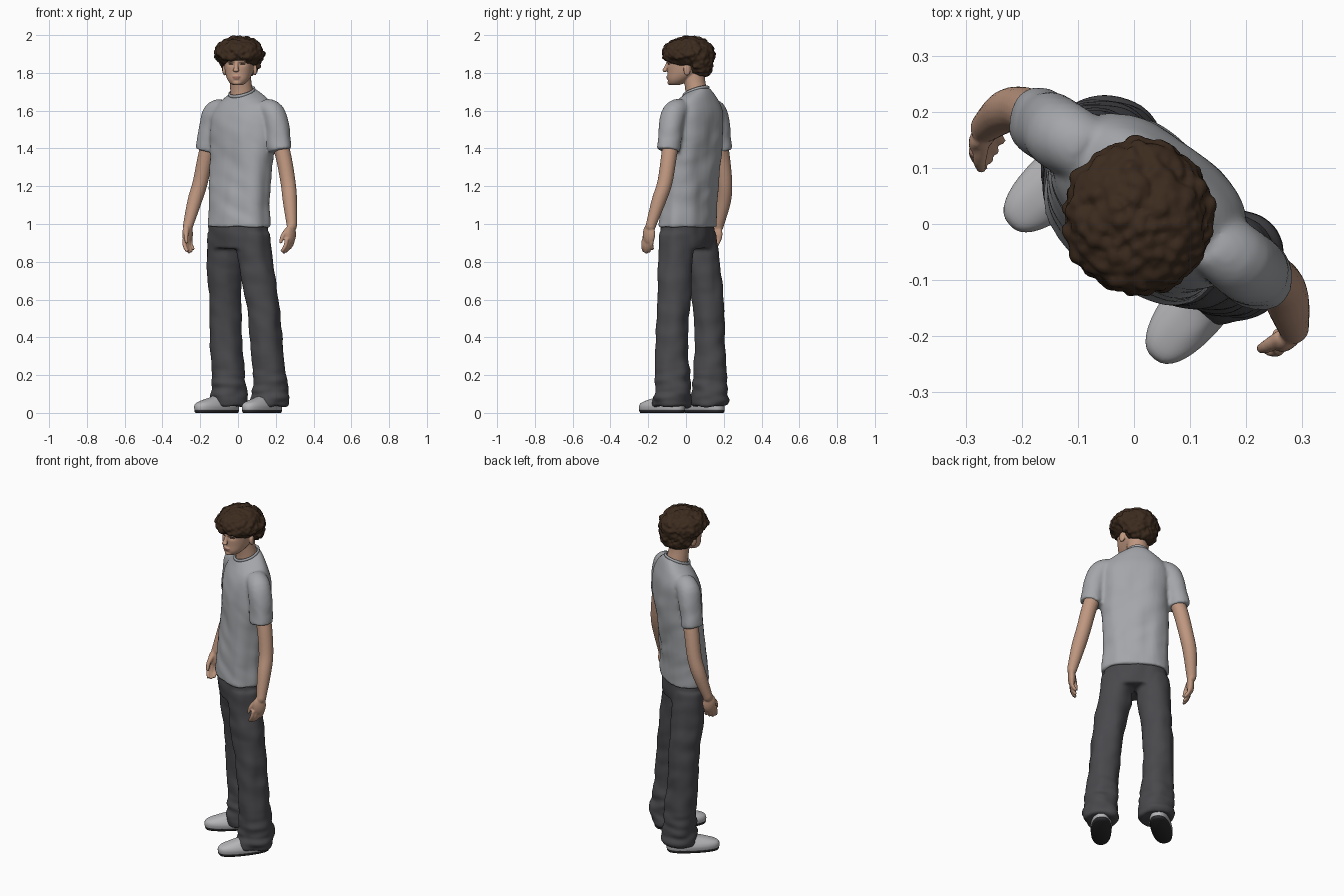
import bpy, bmesh, math, random
from mathutils import Vector, Matrix, noise

if "Cube" in bpy.data.objects:
    bpy.data.objects.remove(bpy.data.objects["Cube"])

random.seed(4)
YAW = math.radians(-37)                      # the body is turned to its right
FWD = Vector((-0.6, -0.8, 0))
SIDE = Vector((0.8, -0.6, 0))


def mat(name, r, g, b):
    m = bpy.data.materials.new(name)
    m.diffuse_color = (r, g, b, 1)
    m.use_nodes = True
    m.node_tree.nodes["Principled BSDF"].inputs["Base Color"].default_value = m.diffuse_color
    return m


SKIN = mat("skin", 0.52, 0.31, 0.215)
LIPS = mat("lips", 0.42, 0.20, 0.15)
EYES = mat("eye dark", 0.06, 0.035, 0.025)
HAIR = mat("brown hair", 0.045, 0.024, 0.013)
SHIRT = mat("grey shirt", 0.37, 0.38, 0.40)
CLOTH = mat("charcoal trousers", 0.066, 0.064, 0.071)
SHOE = mat("pale shoe", 0.46, 0.46, 0.48)
SOLE = mat("dark sole", 0.025, 0.025, 0.028)


def spline(rows, k=6):
    """Catmull-Rom through rows of numbers."""
    out = []
    for i in range(len(rows) - 1):
        p0, p1, p2, p3 = rows[max(i - 1, 0)], rows[i], rows[i + 1], rows[min(i + 2, len(rows) - 1)]
        for s in range(k):
            t = s / k
            out.append([0.5 * (2 * b + (c - a) * t + (2 * a - 5 * b + 4 * c - d) * t * t
                        + (3 * b - a - 3 * c + d) * t ** 3) for a, b, c, d in zip(p0, p1, p2, p3)])
    return out + [list(rows[-1])]


def skin_rings(bm, rings):
    vs = [[bm.verts.new(p) for p in r] for r in rings]
    n = len(vs[0])
    for a, b in zip(vs, vs[1:]):
        for i in range(n):
            bm.faces.new((a[i], a[(i + 1) % n], b[(i + 1) % n], b[i]))
    bm.faces.new(vs[0][::-1])
    bm.faces.new(vs[-1])


def loft(bm, rows, yaw=0.0, power=2.3, n=40, k=6):
    """Rows are z, cx, cy, rx, ry, tilt: stacked rounded sections."""
    rings = []
    for z, cx, cy, rx, ry, tilt in spline(rows, k):
        r = []
        for i in range(n):
            a = 2 * math.pi * i / n
            c, s = math.cos(a), math.sin(a)
            x = rx * math.copysign(abs(c) ** (2 / power), c)
            y = ry * math.copysign(abs(s) ** (2 / power), s)
            r.append((cx + x * math.cos(yaw) - y * math.sin(yaw),
                      cy + x * math.sin(yaw) + y * math.cos(yaw), z + tilt * y))
        rings.append(r)
    skin_rings(bm, rings)


def tube(bm, rows, n=18, k=5):
    """Rows are x, y, z, radius."""
    pts = spline(rows, k)
    rings = []
    for i, p in enumerate(pts):
        t = (Vector(pts[min(i + 1, len(pts) - 1)][:3]) - Vector(pts[max(i - 1, 0)][:3])).normalized()
        u = (SIDE - t * SIDE.dot(t)).normalized()
        v = t.cross(u)
        rings.append([Vector(p[:3]) + p[3] * (u * math.cos(a) + v * math.sin(a))
                      for a in (2 * math.pi * j / n for j in range(n))])
    skin_rings(bm, rings)


def blob(bm, c, r, yaw=0.0, sub=3):
    m = Matrix.Translation(c) @ Matrix.Rotation(yaw, 4, 'Z') @ Matrix.Diagonal((*r, 1))
    bmesh.ops.create_icosphere(bm, subdivisions=sub, radius=1, matrix=m)


def finish(bm, name, mats, voxel=None, smooth=4, push=None):
    """Make the object, fuse its parts into one surface, then add folds."""
    bmesh.ops.recalc_face_normals(bm, faces=bm.faces)
    me = bpy.data.meshes.new(name)
    bm.to_mesh(me)
    bm.free()
    ob = bpy.data.objects.new(name, me)
    bpy.context.collection.objects.link(ob)
    if voxel:
        rm = ob.modifiers.new("fuse", 'REMESH')
        rm.mode = 'VOXEL'
        rm.voxel_size = voxel
        sm = ob.modifiers.new("soften", 'SMOOTH')
        sm.factor, sm.iterations = 0.5, smooth
        dg = bpy.context.evaluated_depsgraph_get()
        me = bpy.data.meshes.new_from_object(ob.evaluated_get(dg))
        ob.modifiers.clear()
        ob.data = me
    if push:
        moved = [v.co + push(v.co.copy(), v.normal.copy()) for v in me.vertices]
        for v, co in zip(me.vertices, moved):
            v.co = co
    me.materials.clear()
    for m in mats:
        me.materials.append(m)
    for p in me.polygons:
        p.use_smooth = True
        p.material_index = 0
    return ob


# T-shirt: torso and both sleeves
bm = bmesh.new()
loft(bm, [(0.985, 0.0, 0.01, 0.184, 0.122, 0), (1.1, 0.005, 0.015, 0.178, 0.119, 0),
          (1.25, 0.015, 0.025, 0.180, 0.119, 0), (1.4, 0.025, 0.035, 0.186, 0.122, 0),
          (1.5, 0.028, 0.042, 0.190, 0.122, 0), (1.58, 0.03, 0.048, 0.186, 0.113, 0.05),
          (1.635, 0.03, 0.05, 0.160, 0.095, 0.15), (1.672, 0.027, 0.052, 0.112, 0.080, 0.3),
          (1.692, 0.022, 0.053, 0.076, 0.070, 0.38), (1.70, 0.02, 0.053, 0.066, 0.062, 0.4)], YAW)
for rows in ([(0.14, -0.03, 1.605, 0.06), (0.185, -0.063, 1.585, 0.064), (0.21, -0.08, 1.5, 0.064), (0.226, -0.094, 1.39, 0.062)],
             [(-0.08, 0.13, 1.605, 0.06), (-0.122, 0.155, 1.585, 0.064), (-0.145, 0.17, 1.5, 0.063), (-0.168, 0.182, 1.39, 0.06)]):
    tube(bm, rows, 28)


def shirt_folds(p, nrm):
    f = noise.noise(Vector((p.x * 13, p.y * 13, p.z * 3.5)))
    g = noise.noise(Vector((p.x * 9 + p.z * 10, p.y * 9, p.z * 9 + 5)))
    k = max(0.15, min(1, (1.66 - p.z) * 5))
    return nrm * k * (0.009 * f + 0.005 * g)


finish(bm, "shirt", [SHIRT], 0.0085, 5, shirt_folds)

# Collar band
bm = bmesh.new()
ring = []
for i in range(48):
    a = 2 * math.pi * i / 48
    d = Matrix.Rotation(YAW, 3, 'Z') @ Vector((math.cos(a), math.sin(a), 0))
    ring.append([bm.verts.new(Vector((0.02, 0.053, 1.70 + 0.025 * math.sin(a))) + d * (0.066 + 0.006 * math.cos(b))
                 + Vector((0, 0, 0.009 * math.sin(b)))) for b in (2 * math.pi * j / 8 for j in range(8))])
for i in range(48):
    for j in range(8):
        q, r = ring[i], ring[(i + 1) % 48]
        bm.faces.new((q[j], r[j], r[(j + 1) % 8], q[(j + 1) % 8]))
finish(bm, "collar", [SHIRT])

# Trousers: hips and two loose legs
bm = bmesh.new()
loft(bm, [(0.87, 0.0, 0.013, 0.168, 0.105, 0), (0.95, 0.0, 0.01, 0.172, 0.112, 0), (1.04, 0.0, 0.01, 0.168, 0.108, 0)], YAW)
for leg in ([(0.95, -0.073, 0.066, 0.092), (0.8, -0.075, 0.086, 0.091), (0.6, -0.07, 0.116, 0.085), (0.4, -0.062, 0.124, 0.083),
             (0.2, -0.052, 0.128, 0.089), (0.1, -0.05, 0.128, 0.098), (0.035, -0.05, 0.126, 0.094)],
            [(0.95, 0.075, -0.046, 0.092), (0.8, 0.093, -0.056, 0.091), (0.6, 0.127, -0.068, 0.086), (0.4, 0.148, -0.072, 0.084),
             (0.2, 0.168, -0.073, 0.090), (0.1, 0.172, -0.074, 0.099), (0.035, 0.168, -0.076, 0.094)]):
    loft(bm, [(z, x, y, r, r, 0) for z, x, y, r in leg], YAW, 2.1, 36)


def trouser_folds(p, nrm):
    f = noise.noise(Vector((p.x * 14, p.y * 14, p.z * 4)))
    g = noise.noise(Vector((p.x * 10 + p.z * 6, p.y * 10, p.z * 12 + 9)))
    low = max(0, min(1, (0.3 - p.z) / 0.2))
    h = noise.noise(Vector((p.x * 9, p.y * 9, p.z * 26 + 3)))
    return nrm * (0.008 * f + 0.007 * g + 0.014 * low * h)


finish(bm, "trousers", [CLOTH], 0.0085, 4, trouser_folds)

# Arms with hands
ARMS = {"left": (1, (-0.14, -0.2, -1), [(0.2, -0.07, 1.5, 0.045), (0.24, -0.09, 1.36, 0.042), (0.265, -0.112, 1.22, 0.040),
                                        (0.275, -0.145, 1.12, 0.038), (0.285, -0.187, 0.99, 0.027)]),
        "right": (-1, (-0.04, -0.27, -1), [(-0.13, 0.165, 1.5, 0.045), (-0.17, 0.19, 1.36, 0.042), (-0.2, 0.205, 1.22, 0.040),
                                           (-0.23, 0.2, 1.12, 0.038), (-0.265, 0.172, 0.99, 0.027)])}
for side, (sg, d, rows) in ARMS.items():
    bm = bmesh.new()
    tube(bm, rows)
    w, d = Vector(rows[-1][:3]), Vector(d).normalized()
    inn = -SIDE * sg
    blob(bm, w + d * 0.045, (0.021, 0.038, 0.056), YAW)
    blob(bm, w, (0.026, 0.028, 0.03), YAW)
    for i in range(4):
        b = w + d * 0.07 + FWD * (-0.027 + 0.018 * i)
        ln = (0.058, 0.072, 0.078, 0.07)[i]
        tips = [b, b + d * ln * 0.5 + inn * 0.003, b + d * ln * 0.85 + inn * 0.015, b + d * ln + inn * 0.026]
        tube(bm, [(*p, r) for p, r in zip(tips, (0.0115, 0.0105, 0.0095, 0.007))], 10, 3)
    th = [w + d * 0.02 + FWD * 0.02 + inn * 0.008, w + d * 0.055 + FWD * 0.04 + inn * 0.02, w + d * 0.095 + FWD * 0.042 + inn * 0.028]
    tube(bm, [(*p, r) for p, r in zip(th, (0.015, 0.0125, 0.008))], 10, 3)
    finish(bm, side + "_arm", [SKIN], 0.0045, 3)

# Head and neck, built facing forward then turned a little
bm = bmesh.new()
loft(bm, [(1.735, 0, -0.06, 0.024, 0.022, 0), (1.746, 0, -0.05, 0.042, 0.042, 0), (1.768, 0, -0.034, 0.059, 0.064, 0),
          (1.80, 0, -0.01, 0.072, 0.088, 0), (1.84, 0, 0.0, 0.079, 0.099, 0), (1.88, 0, 0.01, 0.083, 0.108, 0),
          (1.92, 0, 0.01, 0.079, 0.1, 0), (1.96, 0, 0.01, 0.055, 0.07, 0)], 0, 2.15)
loft(bm, [(1.61, 0.005, 0.06, 0.064, 0.062, 0), (1.70, 0.003, 0.056, 0.06, 0.058, 0), (1.76, 0, 0.046, 0.056, 0.056, 0),
          (1.83, 0, 0.04, 0.054, 0.056, 0)], 0, 2)
tube(bm, [(0, -0.094, 1.86, 0.010), (0, -0.103, 1.835, 0.011), (0, -0.112, 1.816, 0.012)], 14)
blob(bm, (0, -0.113, 1.814), (0.017, 0.013, 0.010))
blob(bm, (0, -0.089, 1.862), (0.052, 0.016, 0.010))
blob(bm, (0, -0.096, 1.780), (0.021, 0.010, 0.006))
blob(bm, (0, -0.094, 1.771), (0.018, 0.010, 0.006))
blob(bm, (0, -0.084, 1.748), (0.024, 0.015, 0.013))
for s in (-1, 1):
    blob(bm, (s * 0.081, 0.018, 1.815), (0.010, 0.019, 0.030), s * 0.35)


def eye_sockets(p, nrm):
    if p.y > -0.03:
        return Vector()
    q = ((abs(p.x) - 0.032) / 0.018) ** 2 + ((p.z - 1.846) / 0.010) ** 2
    return Vector((0, 0.006 * math.exp(-q), 0))


head = finish(bm, "head", [SKIN, LIPS, EYES], 0.0036, 4, eye_sockets)
for p in head.data.polygons:
    c = p.center
    if c.y < -0.05:
        if (c.x / 0.022) ** 2 + ((c.z - 1.776) / 0.0085) ** 2 < 1:
            p.material_index = 1
        elif ((abs(c.x) - 0.032) / 0.014) ** 2 + ((c.z - 1.846) / 0.0048) ** 2 < 1:
            p.material_index = 2
head.location = (0.007, 0, 0)
head.rotation_euler = (0, 0, math.radians(-9))

# Curly hair: a cap covered with small overlapping curls
bm = bmesh.new()
for c, r, count, back in (((0.008, 0.012, 1.9), (0.119, 0.126, 0.084), 330, False),
                          ((0.016, 0.066, 1.85), (0.092, 0.066, 0.072), 170, True)):
    blob(bm, c, r, 0, 4)
    for i in range(count):
        z = 1 - 2 * (i + 0.5) / count
        a = i * 2.39996
        q = math.sqrt(1 - z * z)
        p = Vector((c[0] + r[0] * q * math.cos(a), c[1] + r[1] * q * math.sin(a), c[2] + r[2] * z))
        t = max(0, min(1, (p.y - 0.02) / 0.06))
        if p.z > 1.877 - 0.09 * t and (not back or p.y > 0.045):
            s = random.uniform(0.010, 0.021)
            blob(bm, p, (s * random.uniform(0.8, 1.3), s, s * random.uniform(0.7, 1.0)), random.uniform(0, 3), 2)
finish(bm, "hair", [HAIR], 0.0055, 2,
       lambda p, nrm: nrm * 0.004 * noise.noise(p * 45))

# Shoes with dark soles
for side, cx, cy, dx, dy in (("right", -0.113, 0.095, -0.75, -0.66), ("left", 0.127, -0.127, -0.63, -0.78)):
    yaw = math.atan2(dy, dx)

    def row(z, off, hl, hw):
        return (z, cx + off * dx, cy + off * dy, hl, hw, 0)

    bm = bmesh.new()
    loft(bm, [row(0.0, 0, 0.138, 0.050), row(0.008, 0, 0.143, 0.055), row(0.017, 0, 0.143, 0.055)], yaw, 2.5, 40, 3)
    finish(bm, side + "_shoe_sole", [SOLE])
    bm = bmesh.new()
    loft(bm, [row(0.015, 0, 0.144, 0.056), row(0.035, 0, 0.145, 0.058), row(0.052, -0.003, 0.136, 0.053),
              row(0.068, -0.018, 0.108, 0.044), row(0.085, -0.045, 0.075, 0.038), row(0.11, -0.065, 0.05, 0.034)], yaw, 2.4, 40, 4)
    finish(bm, side + "_shoe", [SHOE])
